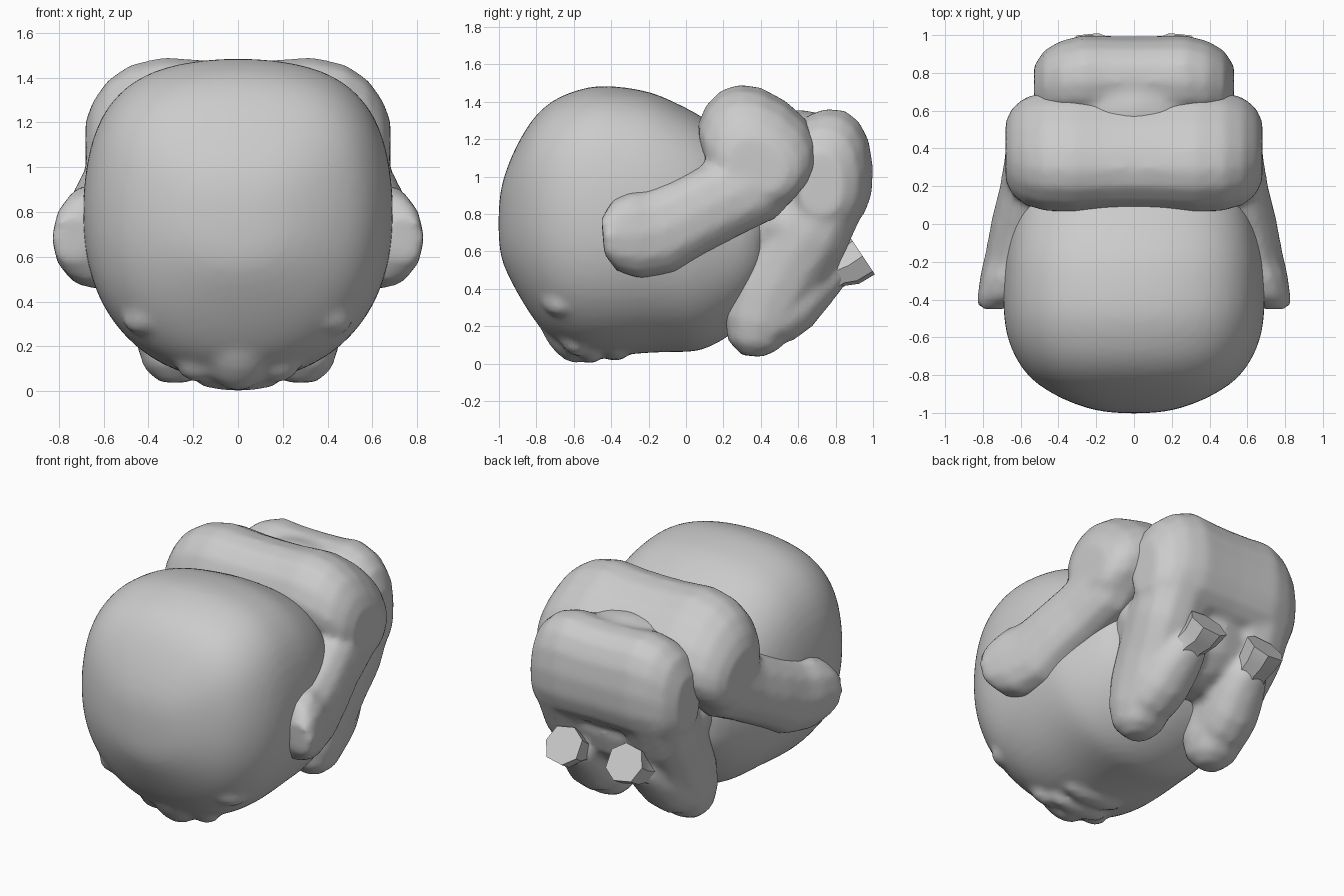
import bpy, bmesh, math
from mathutils import Vector as V

if "Cube" in bpy.data.objects:
    bpy.data.objects.remove(bpy.data.objects["Cube"])

SIDES = 16


def power(c, n):
    return math.copysign(abs(c) ** (2 / n), c)


def ring(c, u, v, n_top=2.0, n_low=2.0, sides=SIDES):
    """Superellipse ring about c with half axes u and v."""
    pts = []
    for i in range(sides):
        a = math.tau * i / sides
        n = n_top if math.sin(a) >= 0 else n_low
        pts.append(V(c) + V(u) * power(math.cos(a), n) + V(v) * power(math.sin(a), n))
    return pts


def select(obs):
    bpy.ops.object.select_all(action='DESELECT')
    for ob in obs:
        ob.select_set(True)
    bpy.context.view_layer.objects.active = obs[0]


def finish(ob, mirror=False, angle=50):
    select([ob])
    bpy.ops.object.transform_apply(location=True, rotation=True, scale=True)
    bpy.ops.object.shade_smooth_by_angle(angle=math.radians(angle))
    if mirror:
        ob.modifiers.new("mirror", 'MIRROR')
    return ob


def loft(name, rings, mirror=False, angle=50):
    bm = bmesh.new()
    loops = [[bm.verts.new(p) for p in r] for r in rings]
    for a, b in zip(loops, loops[1:]):
        for i in range(len(a)):
            j = (i + 1) % len(a)
            bm.faces.new((a[i], a[j], b[j], b[i]))
    bm.faces.new(loops[0][::-1])
    bm.faces.new(loops[-1])
    bmesh.ops.recalc_face_normals(bm, faces=bm.faces)
    me = bpy.data.meshes.new(name)
    bm.to_mesh(me)
    bm.free()
    ob = bpy.data.objects.new(name, me)
    bpy.context.collection.objects.link(ob)
    return finish(ob, mirror, angle)


def limb(name, path, sides=12, angle=50):
    """Mirrored tube; path rows are x, y, z, half width in x, half width in the side plane."""
    rings = []
    for i, (x, y, z, a, b) in enumerate(path):
        p, q = path[max(i - 1, 0)], path[min(i + 1, len(path) - 1)]
        t = V((0, q[1] - p[1], q[2] - p[2])).normalized()
        rings.append(ring((x, y, z), (a, 0, 0), V((0, -t.z, t.y)) * b, 2.3, 2.3, sides))
    return loft(name, rings, True, angle)


def roll(name, half, major, minor):
    """Tube across x; half rows are x, y, z, scale. major and minor lie in the side plane."""
    rows = [(-x, y, z, s) for x, y, z, s in half[:0:-1]] + half
    return loft(name, [ring((x, y, z), V(major) * s, V(minor) * s, 2.3, 2.3) for x, y, z, s in rows])


def blob(name, loc, size, rot=(0, 0, 0), mirror=False):
    bpy.ops.mesh.primitive_uv_sphere_add(segments=12, ring_count=8, location=loc, rotation=rot)
    ob = bpy.context.object
    ob.name = name
    ob.scale = size
    return finish(ob, mirror, 60)


def fuse(name, obs, voxel=.025, rounds=5):
    """Join parts into one softly blended skin."""
    select(obs)
    bpy.ops.object.convert(target='MESH')
    bpy.ops.object.join()
    ob = bpy.context.object
    ob.name = name
    m = ob.modifiers.new("skin", 'REMESH')
    m.mode, m.voxel_size, m.use_smooth_shade = 'VOXEL', voxel, True
    s = ob.modifiers.new("blend", 'SMOOTH')
    s.factor, s.iterations = .5, rounds


# Large domed head running back into the chest: y, low z, high z, half width
head_rows = [(-1.005, .60, .89, .14), (-.955, .47, 1.07, .33), (-.85, .28, 1.28, .53),
             (-.74, .13, 1.40, .62), (-.61, .055, 1.46, .68), (-.47, .035, 1.495, .70),
             (-.32, .04, 1.48, .70), (-.17, .055, 1.455, .69), (0, .055, 1.37, .66),
             (.08, .06, 1.33, .63), (.25, .14, 1.2, .56), (.5, .4, 1.1, .45)]
head = loft("head", [ring((0, y, (lo + hi) / 2), (w * 1.01, 0, 0), (0, 0, (hi - lo) * .507), 2.75, 2.15)
                     for y, lo, hi, w in head_rows])
head.modifiers.new("round", 'SUBSURF').levels = 2

# Face: nose, nostril wings, closed eyelids and lips
face = [
    blob("nose", (0, -.66, .155), (.14, .09, .18), (math.radians(35), 0, 0)),
    blob("nostril_wing", (.17, -.60, .105), (.10, .08, .055), (math.radians(-40), 0, 0), True),
    blob("eyelid", (.4, -.715, .335), (.13, .06, .075),
         (math.radians(25), math.radians(20), math.radians(30)), True),
    blob("upper_lip", (0, -.51, .05), (.2, .06, .05)),
    blob("lower_lip", (0, -.38, .06), (.2, .07, .045))]

# Shoulders folded across the back, running into forearms that reach the sides of the head
shoulders = roll("shoulders", [(0, .385, 1.18, .94), (.15, .385, 1.18, .95), (.33, .385, 1.185, .98),
                               (.48, .385, 1.16, .95), (.58, .385, 1.12, .86), (.645, .385, 1.08, .70),
                               (.68, .385, 1.06, .47)],
                 (0, .285, -.2), (0, .15, .225))
arm = limb("arm", [(.46, .50, 1.15, .18, .16), (.48, .46, 1.04, .19, .20), (.505, .36, .96, .18, .22),
                   (.535, .20, .88, .175, .215), (.575, .02, .79, .18, .22), (.60, -.14, .71, .185, .24),
                   (.63, -.27, .69, .185, .24), (.67, -.38, .685, .16, .195), (.745, -.445, .68, .085, .1)])
fuse("head", [head] + face, .025, 4)
fuse("shoulders_and_arms", [shoulders, arm])

# Back curling over between shoulders and hips
back = blob("back", (0, .60, 1.04), (.42, .33, .32))
torso = blob("torso", (0, .48, .75), (.5, .36, .40), (math.radians(35), 0, 0))

# Hips, thighs down to the knees, and shins folded back against the thighs
hips = roll("hips", [(0, .775, 1.03, .97), (.14, .775, 1.03, .98), (.27, .775, 1.035, 1.0), (.39, .76, 1.02, .93),
                     (.475, .74, .99, .8), (.53, .72, .96, .52)],
            (0, -.02, .33), (0, -.225, -.02))
thigh = limb("thigh", [(.28, .78, 1.10, .23, .18), (.295, .75, .90, .23, .22), (.305, .65, .69, .215, .225),
                       (.30, .53, .52, .19, .23), (.29, .435, .35, .18, .22), (.28, .385, .21, .175, .19),
                       (.28, .36, .10, .14, .14), (.28, .355, .04, .07, .06)])
shin = limb("shin", [(.28, .38, .18, .12, .12), (.275, .46, .26, .17, .18), (.265, .56, .34, .175, .185),
                     (.25, .67, .425, .16, .155), (.235, .78, .49, .12, .11), (.23, .84, .515, .08, .07)])
fuse("hips_and_legs", [hips, torso, back, thigh, shin])

# Flat-ended feet
limb("foot", [(.25, .74, .46, .11, .10), (.235, .81, .50, .105, .095), (.225, .87, .525, .11, .115),
              (.22, .945, .575, .125, .12)], 7, 40)
